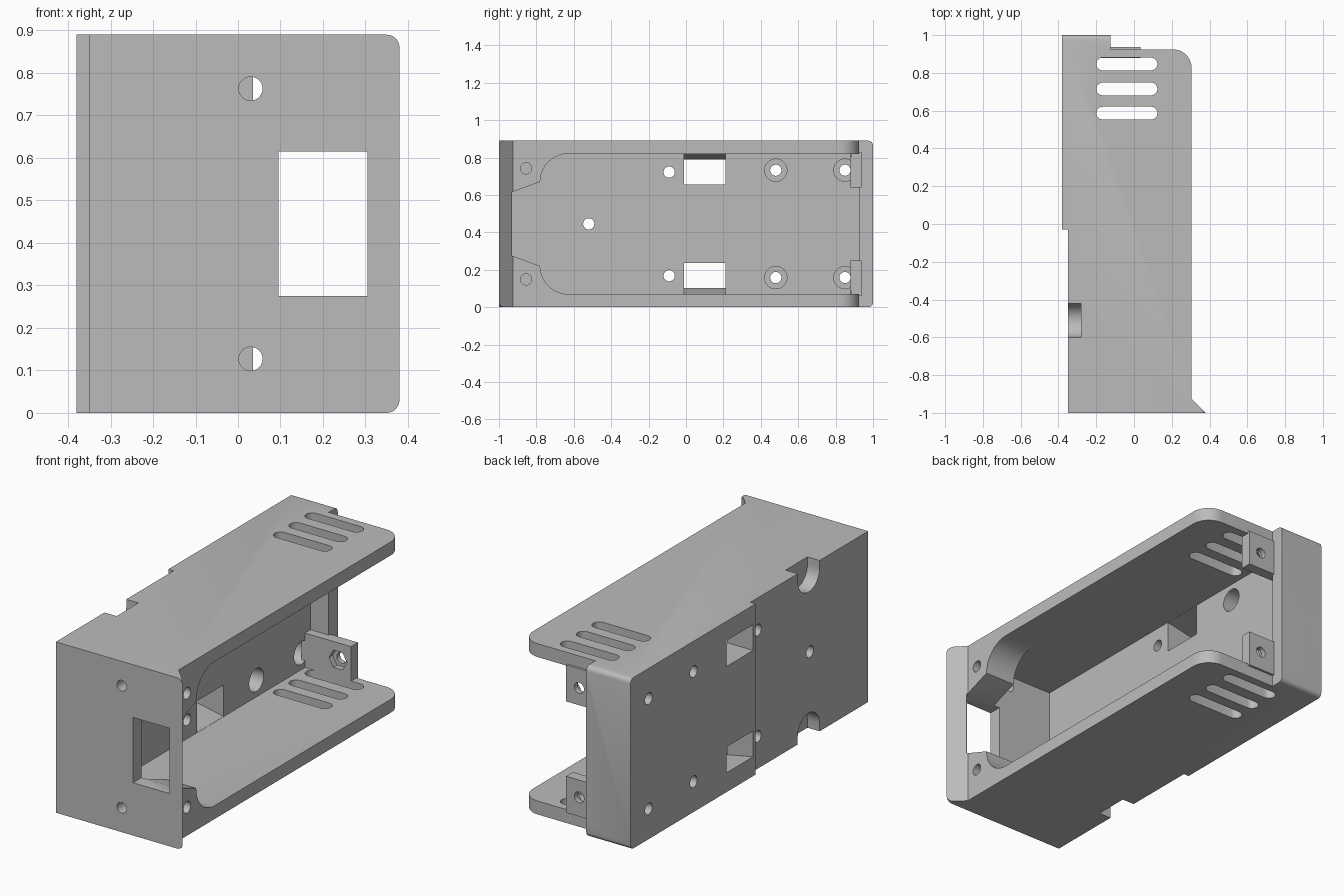
import bpy, bmesh, math
from mathutils import Vector

if "Cube" in bpy.data.objects:
    bpy.data.objects.remove(bpy.data.objects["Cube"])

H = 0.89            # body height
FLOOR = -0.23       # inner face of the mounting wall
MID = H / 2

grey = bpy.data.materials.new("light_grey")
grey.diffuse_color = (0.5, 0.5, 0.5, 1)
grey.use_nodes = True
grey.node_tree.nodes["Principled BSDF"].inputs["Base Color"].default_value = grey.diffuse_color


def prism(name, pts, lo, hi, axis):
    """Extrude a 2D outline along an axis; pts are the other two coordinates in order."""
    def place(p, d):
        a, b = p
        return {'x': (d, a, b), 'y': (a, d, b), 'z': (a, b, d)}[axis]
    bm = bmesh.new()
    low = [bm.verts.new(place(p, lo)) for p in pts]
    top = [bm.verts.new(place(p, hi)) for p in pts]
    n = len(pts)
    bm.faces.new(low)
    bm.faces.new(top)
    for i in range(n):
        bm.faces.new((low[i], low[(i + 1) % n], top[(i + 1) % n], top[i]))
    bmesh.ops.recalc_face_normals(bm, faces=bm.faces)
    me = bpy.data.meshes.new(name)
    bm.to_mesh(me)
    bm.free()
    me.materials.append(grey)
    ob = bpy.data.objects.new(name, me)
    bpy.context.collection.objects.link(ob)
    return ob


def arc(cx, cy, r, a0, a1, n=10):
    return [(cx + r * math.cos(math.radians(a0 + (a1 - a0) * i / n)),
             cy + r * math.sin(math.radians(a0 + (a1 - a0) * i / n))) for i in range(n + 1)]


def circle(cx, cy, r, n=24):
    return arc(cx, cy, r, 0, 360 - 360 / n, n - 1)


def rect(a0, a1, b0, b1):
    return [(a0, b0), (a1, b0), (a1, b1), (a0, b1)]


def combine(target, tool, op='DIFFERENCE'):
    m = target.modifiers.new("bool", 'BOOLEAN')
    m.operation, m.object, m.solver = op, tool, 'EXACT'
    bpy.context.view_layer.objects.active = target
    bpy.ops.object.modifier_apply(modifier=m.name)
    bpy.data.objects.remove(tool, do_unlink=True)


def cut(pts, lo, hi, axis):
    combine(housing, prism("cutter", pts, lo, hi, axis))


def flip(pts, coord=1):
    """Mirror an outline about the mid height."""
    return [(a, H - b) for a, b in pts]


# Housing outline with rounded rear corner, front lip and stepped mounting face
outline = [(-0.35, -1), (0.38, -1), (0.305, -0.925)]
outline += arc(0.205, 0.825, 0.1, 0, 90)
outline += [(-0.125, 0.925), (-0.125, 1), (-0.38, 1), (-0.38, -0.03), (-0.35, -0.03)]
housing = prism("housing", outline, 0, H, 'z')

# Rounded edges on the rear block
bm = bmesh.new()
bm.from_mesh(housing.data)
rear = [e for e in bm.edges if all(v.co.y > 0.99 for v in e.verts)
        and abs(e.verts[0].co.z - e.verts[1].co.z) < 0.01]
bmesh.ops.bevel(bm, geom=rear, offset=0.025, segments=4, profile=0.5, affect='EDGES')
bm.to_mesh(housing.data)
bm.free()

# Main cavity, then the shaped opening above it
cut(rect(-0.93, 0.925, 0.07, 0.82), FLOOR, 0.13, 'x')
cut(rect(-0.125, 0.5, 0.07, 0.82), 0.85, 1.1, 'y')
upper = [(-0.93, 0.615), (-0.78, 0.67)] + arc(-0.63, 0.67, 0.15, 180, 90)[1:] + [(1.1, 0.82)]
cut(upper + flip(upper)[::-1], 0.12, 0.6, 'x')

# Front window
cut(rect(0.095, 0.305, 0.275, 0.615), -1.1, -0.9, 'y')

# Single centre hole in the mounting wall
cut(circle(-0.52, MID, 0.03), -0.5, FLOOR + 0.05, 'x')

# Features repeated at the top and bottom
for f in (lambda p: p, flip):
    # Rounded lip corner
    cut(f([(0.5, 0.95), (0.5, 0.86)] + arc(0.35, 0.86, 0.03, 0, 90, 6) + [(0.35, 0.95)]),
        -1.1, -0.9, 'y')
    # Front screw holes and corner block screw holes
    cut(f(circle(0.03, 0.763, 0.028)), -1.1, -0.9, 'y')
    cut(f(circle(-0.855, 0.742, 0.03)), 0.2, 0.4, 'x')
    # Mounting wall holes, two of them counterbored
    cut(f(circle(-0.09, 0.722, 0.03)), -0.5, FLOOR + 0.05, 'x')
    for y in (0.48, 0.85):
        cut(f(circle(y, 0.732, 0.03)), -0.5, FLOOR + 0.05, 'x')
        cut(f(circle(y, 0.732, 0.06)), -0.33, FLOOR + 0.05, 'x')
    # Strap slots with one slanted wall
    cut(f([(-0.4, 0.655), (FLOOR + 0.01, 0.655), (FLOOR + 0.01, 0.819), (FLOOR, 0.819), (-0.4, 0.785)]),
        -0.01, 0.21, 'y')
    # Round cable notch in the mounting edge
    cut(f([(-0.6, 1), (-0.6, 0.85)] + arc(-0.51, 0.85, 0.09, 180, 360, 14)[1:] + [(-0.42, 1)]),
        -0.5, -0.28, 'x')

    # Nut tab with screw hole and hexagonal pocket
    tab = prism("nut_tab", f(rect(FLOOR - 0.02, 0.035, 0.64, 0.83)), 0.88, 0.937, 'y')
    combine(tab, prism("cutter", f(circle(-0.04, 0.73, 0.028)), 0.8, 1.1, 'y'))
    combine(tab, prism("cutter", f(circle(-0.04, 0.73, 0.052, 6)), 0.8, 0.91, 'y'))
    combine(housing, tab, 'UNION')

# Ventilation slots through both side plates
for y in (0.847, 0.715, 0.587):
    slot = arc(0.09, y, 0.034, -90, 90) + arc(-0.166, y, 0.034, 90, 270)
    cut(slot, 0.8, 1.0, 'z')
    cut(slot, -0.1, 0.09, 'z')

# Smooth curved walls, keep edges sharp
bpy.ops.object.select_all(action='DESELECT')
housing.select_set(True)
bpy.context.view_layer.objects.active = housing
bpy.ops.object.shade_smooth_by_angle(angle=math.radians(30))
